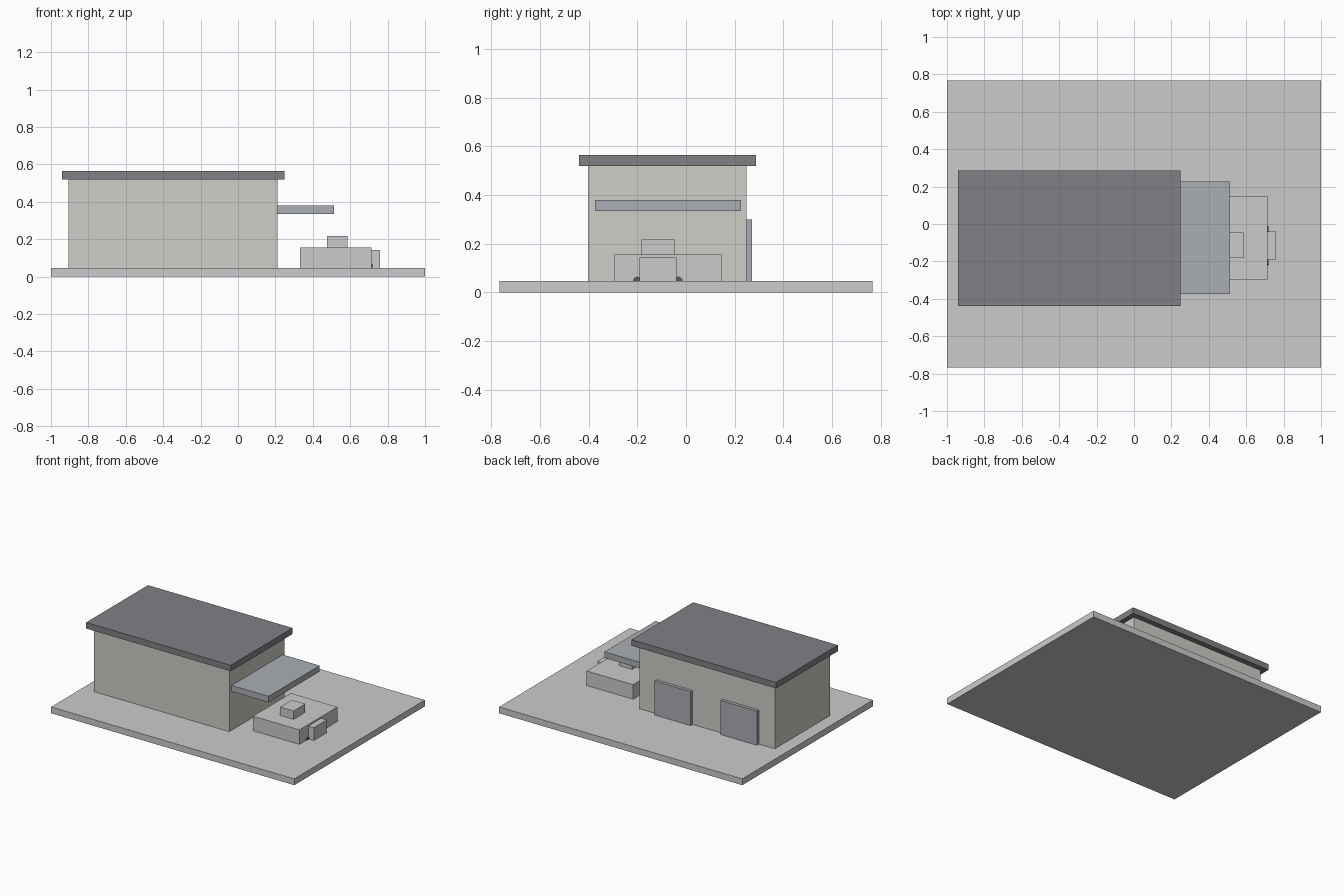
import bpy
import math

if "Cube" in bpy.data.objects:
    bpy.data.objects.remove(bpy.data.objects["Cube"])


def material(name, rgb):
    m = bpy.data.materials.new(name)
    m.diffuse_color = (*rgb, 1)
    m.use_nodes = True
    m.node_tree.nodes["Principled BSDF"].inputs["Base Color"].default_value = m.diffuse_color
    return m


def box(name, x, y, z, mat=None):
    """Box from (min, max) ranges on each axis."""
    bpy.ops.mesh.primitive_cube_add(
        size=1, location=[(a + b) / 2 for a, b in (x, y, z)])
    ob = bpy.context.object
    ob.name = name
    ob.scale = [b - a for a, b in (x, y, z)]
    bpy.ops.object.transform_apply(location=False, rotation=False, scale=True)
    if mat:
        ob.data.materials.append(mat)
    return ob


wall_mat = material("warm_wall", (0.62, 0.61, 0.57))
roof_mat = material("dark_roof", (0.22, 0.22, 0.24))
metal_mat = material("blue_grey_metal", (0.40, 0.42, 0.45))
rubber_mat = material("dark_rubber", (0.1, 0.1, 0.1))

GROUND = 0.047

# Paved lot
box("lot_slab", (-1, 1), (-0.767, 0.767), (0, GROUND))

# Building with overhanging flat roof
box("building_walls", (-0.905, 0.21), (-0.402, 0.248), (GROUND, 0.52), wall_mat)
box("flat_roof", (-0.942, 0.248), (-0.439, 0.287), (0.52, 0.565), roof_mat)

# Canopy on the right end
box("canopy", (0.208, 0.513), (-0.374, 0.226), (0.335, 0.38), metal_mat)

# Two loading doors on the back wall
for i, cx in enumerate((-0.08, -0.625)):
    box(f"back_door_{i + 1}", (cx - 0.149, cx + 0.149), (0.248, 0.272),
        (GROUND, 0.30), metal_mat)

# Low platform with a block on top and a step at its outer end
box("platform", (0.331, 0.713), (-0.297, 0.149), (GROUND, 0.155))
box("platform_block", (0.475, 0.585), (-0.183, -0.046), (0.155, 0.218))
box("end_step", (0.713, 0.758), (-0.191, -0.04), (GROUND, 0.143))

# Small half-sunk discs either side of the step
for i, side in enumerate((-1, 1)):
    bpy.ops.mesh.primitive_cylinder_add(
        vertices=16, radius=0.018, depth=0.02,
        location=(0.708, -0.116 + side * 0.084, GROUND),
        rotation=(0, math.pi / 2, 0))
    disc = bpy.context.object
    disc.name = f"step_disc_{i + 1}"
    disc.data.materials.append(rubber_mat)
